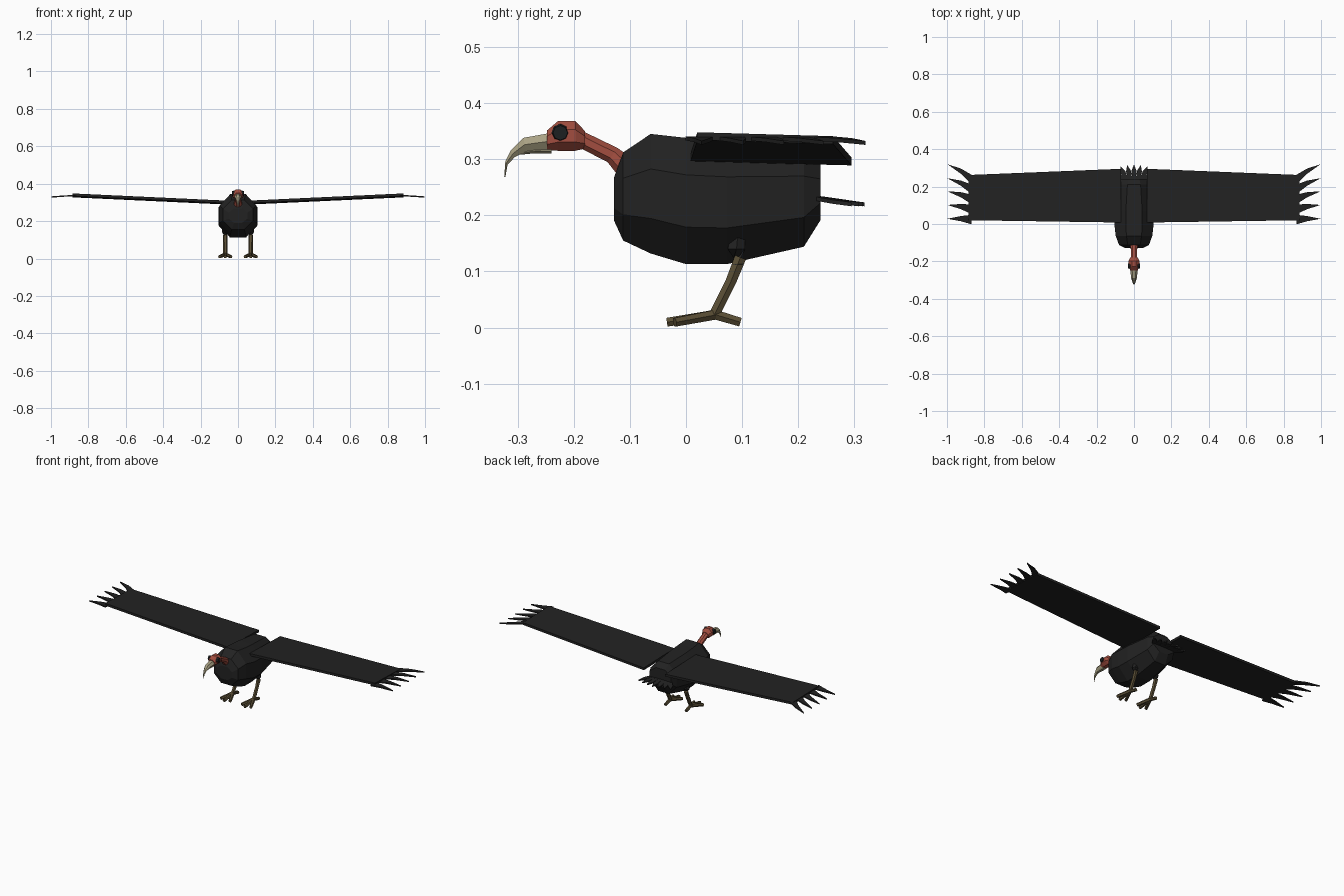
import bpy, bmesh, math
from mathutils import Vector

if "Cube" in bpy.data.objects:
    bpy.data.objects.remove(bpy.data.objects["Cube"], do_unlink=True)


def material(name, rgb):
    m = bpy.data.materials.new(name)
    m.use_nodes = True
    m.diffuse_color = (*rgb, 1)
    bsdf = next(n for n in m.node_tree.nodes if n.type == "BSDF_PRINCIPLED")
    bsdf.inputs["Base Color"].default_value = (*rgb, 1)
    return m


BLACK = material("black feathers", (0.016, 0.016, 0.016))
RED = material("bare red skin", (0.36, 0.075, 0.05))
HORN = material("pale horn", (0.40, 0.36, 0.23))
BROWN = material("brown leg", (0.10, 0.075, 0.035))
EYE = material("dark eye", (0.012, 0.014, 0.015))


def finish(name, bm, mat):
    bmesh.ops.recalc_face_normals(bm, faces=bm.faces)
    mesh = bpy.data.meshes.new(name)
    bm.to_mesh(mesh)
    bm.free()
    mesh.materials.append(mat)
    obj = bpy.data.objects.new(name, mesh)
    bpy.context.collection.objects.link(obj)
    return obj


def skin(name, rings, mat):
    """Join equal rings of points into a closed shape."""
    bm = bmesh.new()
    loops = [[bm.verts.new(p) for p in ring] for ring in rings]
    n = len(loops[0])
    for a, b in zip(loops, loops[1:]):
        for i in range(n):
            j = (i + 1) % n
            bm.faces.new((a[i], a[j], b[j], b[i]))
    bm.faces.new(loops[0])
    bm.faces.new(loops[-1])
    return finish(name, bm, mat)


def loft(name, stations, mat, sides=8):
    """Each station is (low y, low z, high y, high z, half width)."""
    rings = []
    grow = 1 / math.cos(math.pi / sides)
    for y0, z0, y1, z1, w in stations:
        low, high = Vector((0, y0, z0)), Vector((0, y1, z1))
        mid, up = (low + high) / 2, (high - low) / 2
        ring = []
        for i in range(sides):
            a = 2 * math.pi * (i + 0.5) / sides
            ring.append(mid + up * math.cos(a) * grow + Vector((w * math.sin(a) * grow, 0, 0)))
        rings.append(ring)
    return skin(name, rings, mat)


def rod(name, points, radii, mat, sides=6):
    """Tapered limb through points."""
    rings = []
    for i, p in enumerate(points):
        d = Vector(points[min(i + 1, len(points) - 1)]) - Vector(points[max(i - 1, 0)])
        q = d.to_track_quat("Z", "Y")
        rings.append([Vector(p) + q @ Vector((radii[i] * math.cos(k * math.tau / sides),
                                              radii[i] * math.sin(k * math.tau / sides), 0))
                      for k in range(sides)])
    return skin(name, rings, mat)


def plate(name, outline, thick, mat, side=1):
    """Thin sheet with the given outline, mirrored when side is -1."""
    rings = [[(x * side, y, z + h) for x, y, z in outline] for h in (-thick / 2, thick / 2)]
    return skin(name, rings, mat)


def level(*rows):
    return [(y, z0, y, z1, w) for y, z0, z1, w in rows]


# Body, neck, head and beak
loft("body", level((-0.128, 0.19, 0.268, 0.05), (-0.112, 0.155, 0.312, 0.08),
                   (-0.063, 0.132, 0.345, 0.098), (0, 0.113, 0.338, 0.105),
                   (0.073, 0.113, 0.333, 0.105), (0.21, 0.144, 0.322, 0.085),
                   (0.24, 0.192, 0.295, 0.07)), BLACK)
loft("neck", [(-0.105, 0.255, -0.09, 0.305, 0.026), (-0.122, 0.272, -0.108, 0.310, 0.021),
              (-0.14, 0.295, -0.122, 0.320, 0.017), (-0.185, 0.318, -0.18, 0.348, 0.017)], RED)
loft("head", level((-0.248, 0.316, 0.351, 0.02), (-0.228, 0.315, 0.368, 0.028),
                   (-0.197, 0.315, 0.368, 0.029), (-0.18, 0.319, 0.350, 0.02)), RED)
loft("upper_beak", [(-0.24, 0.318, -0.24, 0.347, 0.017), (-0.285, 0.314, -0.29, 0.338, 0.014),
                    (-0.305, 0.304, -0.312, 0.316, 0.008), (-0.318, 0.290, -0.322, 0.296, 0.004),
                    (-0.322, 0.268, -0.324, 0.268, 0.001)], HORN, 6)
loft("lower_beak", level((-0.24, 0.310, 0.320, 0.012), (-0.275, 0.310, 0.318, 0.010),
                         (-0.295, 0.308, 0.313, 0.004)), HORN, 6)

# Tail fan
for i in range(-3, 4):
    a = i * 0.21
    start = Vector((i * 0.012, 0.2, 0.236))
    along = Vector((math.sin(a), math.cos(a), -0.14))
    across = Vector((math.cos(a), -math.sin(a), 0))
    length = 0.118
    plate("tail_feather", [start - across * 0.009, start + along * length * 0.72 - across * 0.013,
                           start + along * length, start + along * length * 0.72 + across * 0.013,
                           start + across * 0.009], 0.007, BLACK)

for side, label in ((1, "left"), (-1, "right")):
    # Wing panel and its spread tip feathers
    plate(label + "_wing", [(0.07, 0.008, 0.303), (0.885, 0.02, 0.341),
                            (0.885, 0.262, 0.334), (0.07, 0.295, 0.296)], 0.014, BLACK, side)
    for root, tip in ((0.24, 0.32), (0.187, 0.245), (0.133, 0.175), (0.08, 0.102), (0.025, 0.028)):
        plate(label + "_wing_feather", [(0.87, root - 0.026, 0.337), (0.925, (root + tip) / 2 - 0.012, 0.334),
                                        (0.998, tip, 0.329), (0.925, (root + tip) / 2 + 0.016, 0.334),
                                        (0.87, root + 0.024, 0.337)], 0.007, BLACK, side)

    # Eye
    rod(label + "_eye", [(side * 0.02, -0.224, 0.347), (side * 0.033, -0.224, 0.347)],
        [0.016, 0.013], EYE, 8)

    # Thigh, shank and toes
    x = side * 0.068
    rod(label + "_thigh", [(x, 0.093, 0.172), (x, 0.09, 0.14), (x, 0.092, 0.112)],
        [0.014, 0.018, 0.013], BLACK)
    rod(label + "_shank", [(x, 0.097, 0.125), (x, 0.08, 0.082), (x, 0.05, 0.022)],
        [0.012, 0.011, 0.011], BROWN)
    for spread, end in ((-0.03, -0.02), (0, -0.034), (0.03, -0.02), (0, 0.097)):
        rod(label + "_toe", [(x, 0.052, 0.023), (x + spread, end, 0.0095)],
            [0.010, 0.009], BROWN)
